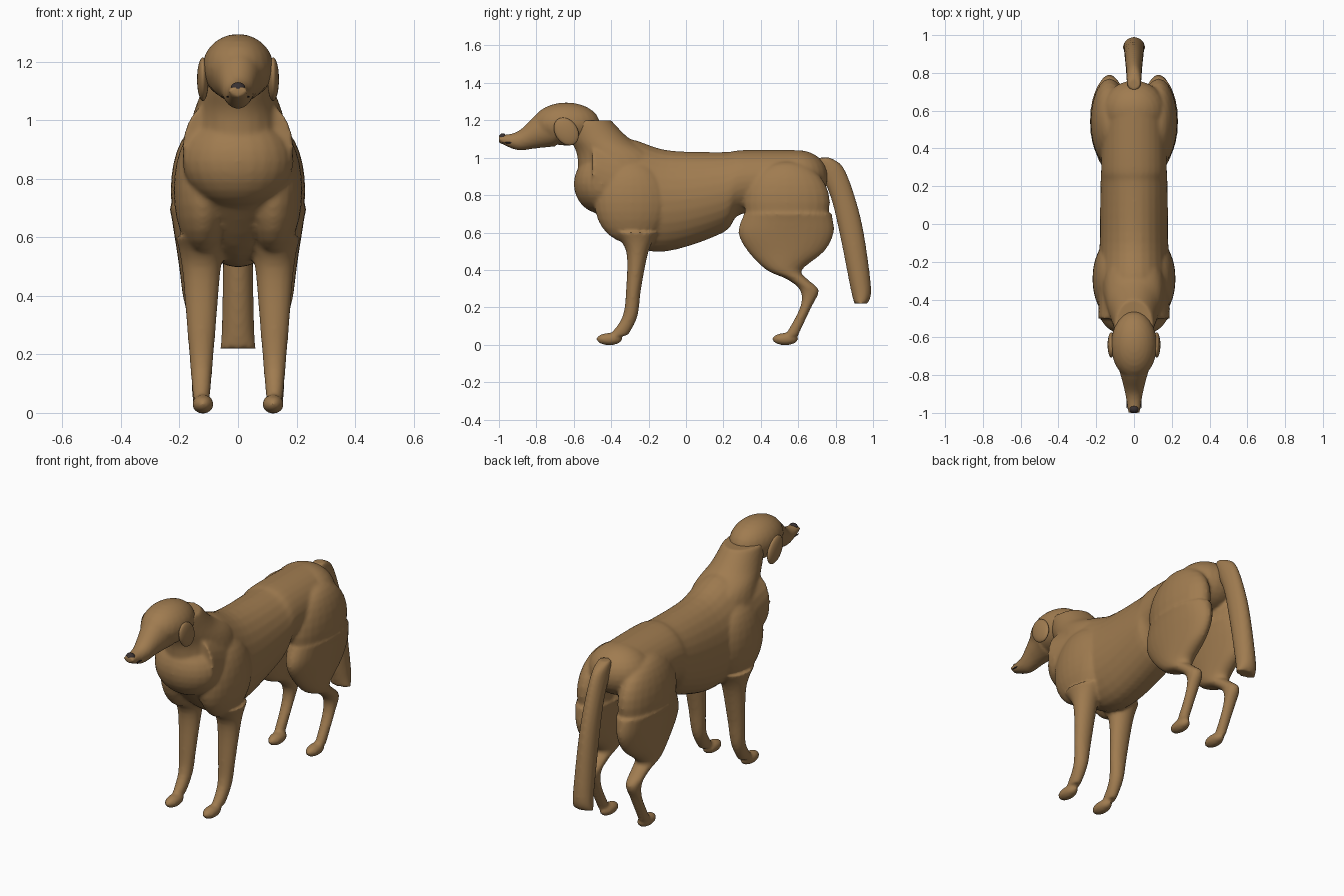
import bpy, bmesh, math
from mathutils import Vector, Matrix

cube = bpy.data.objects.get("Cube")
if cube:
    bpy.data.objects.remove(cube)


def material(name, red, green, blue):
    mat = bpy.data.materials.new(name)
    mat.use_nodes = True
    colour = (red, green, blue, 1)
    mat.diffuse_color = colour
    mat.node_tree.nodes["Principled BSDF"].inputs["Base Color"].default_value = colour
    return mat


BROWN = material("brown coat", red=.35, green=.2, blue=.08)
DARK = material("dark nose", red=.04, green=.03, blue=.03)
SIDES, STEPS = 28, 5


def spline(rows):
    """Smooth in-between sections through the given ones."""
    last = len(rows) - 1
    smooth = []
    for i in range(last):
        before, start, end, after = (
            Vector(rows[min(max(i + k, 0), last)]) for k in range(-1, 3))
        for step in range(STEPS):
            t = step / STEPS
            smooth.append(start + (end - before) * t / 2
                          + (2 * before - 5 * start + 4 * end - after) * t * t / 2
                          + (3 * start - before - 3 * end + after) * t ** 3 / 2)
    return smooth + [Vector(rows[last])]


def loft(bm, axis, rows, wide, narrow, x=0):
    """Oval sections (position, low, high) whose half width tapers evenly."""
    sections = spline(rows)
    rings = []
    for n, (pos, low, high) in enumerate(sections):
        half = wide * (narrow / wide) ** (n / (len(sections) - 1))
        ring = []
        for i in range(SIDES):
            angle = math.tau * i / SIDES
            u = x + half * math.cos(angle)
            v = (low + high) / 2 + (high - low) / 2 * math.sin(angle)
            ring.append(bm.verts.new((u, pos, v) if axis == "y" else (u, v, pos)))
        rings.append(ring)
    for lower, upper in zip(rings, rings[1:]):
        for i in range(SIDES):
            j = (i + 1) % SIDES
            bm.faces.new((lower[i], lower[j], upper[j], upper[i]))
    bm.faces.new(rings[0])
    bm.faces.new(rings[-1])


def ball(bm, centre, radii, pitch=0):
    matrix = (Matrix.Translation(centre) @ Matrix.Rotation(pitch, 4, "X")
              @ Matrix.Diagonal((*radii, 1)))
    bmesh.ops.create_uvsphere(bm, u_segments=24, v_segments=14, radius=1, matrix=matrix)


def finish(bm, name, mat, blend=False):
    """Turn the pieces into an object, optionally melted into one soft skin."""
    bmesh.ops.recalc_face_normals(bm, faces=bm.faces)
    for face in bm.faces:
        face.smooth = True
    mesh = bpy.data.meshes.new(name)
    bm.to_mesh(mesh)
    bm.free()
    mesh.materials.append(mat)
    ob = bpy.data.objects.new(name, mesh)
    bpy.context.collection.objects.link(ob)
    if blend:
        remesh = ob.modifiers.new("blend", "REMESH")
        remesh.mode = "VOXEL"
        remesh.voxel_size = .01
        remesh.use_smooth_shade = True
        soften = ob.modifiers.new("soften", "SMOOTH")
        soften.factor = .5
        soften.iterations = 5


# Torso with a rounded chest and rump
body = bmesh.new()
loft(body, "y", wide=.19, narrow=.17, rows=[
    (-.5, .72, 1.1), (-.3, .54, 1.1), (-.1, .5, 1.04),
    (.2, .6, 1.03), (.3, .7, 1.04), (.6, .7, 1.04)])
ball(body, centre=(0, -.45, .86), radii=(.19, .15, .16))
ball(body, centre=(0, .6, .9), radii=(.17, .16, .14))

# Neck rising forward from the shoulders
loft(body, "z", wide=.2, narrow=.1, rows=[
    (.8, -.58, -.1), (1, -.58, -.14), (1.1, -.62, -.3), (1.2, -.66, -.4)])

for side in (1, -1):
    # Shoulder and front leg
    ball(body, centre=(side * .12, -.29, .76), radii=(.1, .2, .22))
    loft(body, "z", x=side * .125, wide=.09, narrow=.028, rows=[
        (.6, -.39, -.15), (.5, -.32, -.2), (.3, -.32, -.24),
        (.15, -.34, -.26), (.05, -.41, -.31)])
    # Thigh and hind leg with its bent hock
    ball(body, centre=(side * .13, .54, .76), radii=(.1, .23, .22))
    loft(body, "z", x=side * .13, wide=.105, narrow=.027, rows=[
        (.7, .31, .78), (.6, .28, .79), (.5, .33, .74), (.4, .43, .62),
        (.35, .54, .65), (.29, .61, .71), (.2, .61, .67), (.05, .53, .6)])
    # Paws
    for y in (-.41, .53):
        ball(body, centre=(side * .12, y, .03), radii=(.037, .07, .033))
finish(body, "body", BROWN, blend=True)

# Head: tapering muzzle running into a round skull
head = bmesh.new()
loft(head, "y", wide=.03, narrow=.11, rows=[
    (-1, 1.08, 1.12), (-.9, 1.04, 1.14), (-.8, 1.05, 1.23), (-.7, 1.06, 1.28)])
ball(head, centre=(0, -.64, 1.18), radii=(.122, .18, .115))
finish(head, "head", BROWN, blend=True)

for side, label in ((1, "left"), (-1, "right")):
    # Drooping ear flap
    ear = bmesh.new()
    ball(ear, centre=(side * .12, -.64, 1.14), radii=(.02, .06, .08), pitch=.6)
    finish(ear, label + "_ear", BROWN)
    # Thin mouth line
    mouth = bmesh.new()
    ball(mouth, centre=(side * .036, -.95, 1.08), radii=(.004, .03, .003))
    finish(mouth, label + "_mouth_line", DARK)

# Nose pad
nose = bmesh.new()
ball(nose, centre=(0, -.98, 1.11), radii=(.025, .02, .02))
finish(nose, "nose", DARK)

# Hanging tail
tail = bmesh.new()
loft(tail, "z", wide=.062, narrow=.035, rows=[
    (.22, .9, .97), (.3, .88, .99), (.6, .82, .95),
    (.8, .77, .9), (.95, .7, .84), (1, .71, .77)])
finish(tail, "tail", BROWN, blend=True)
